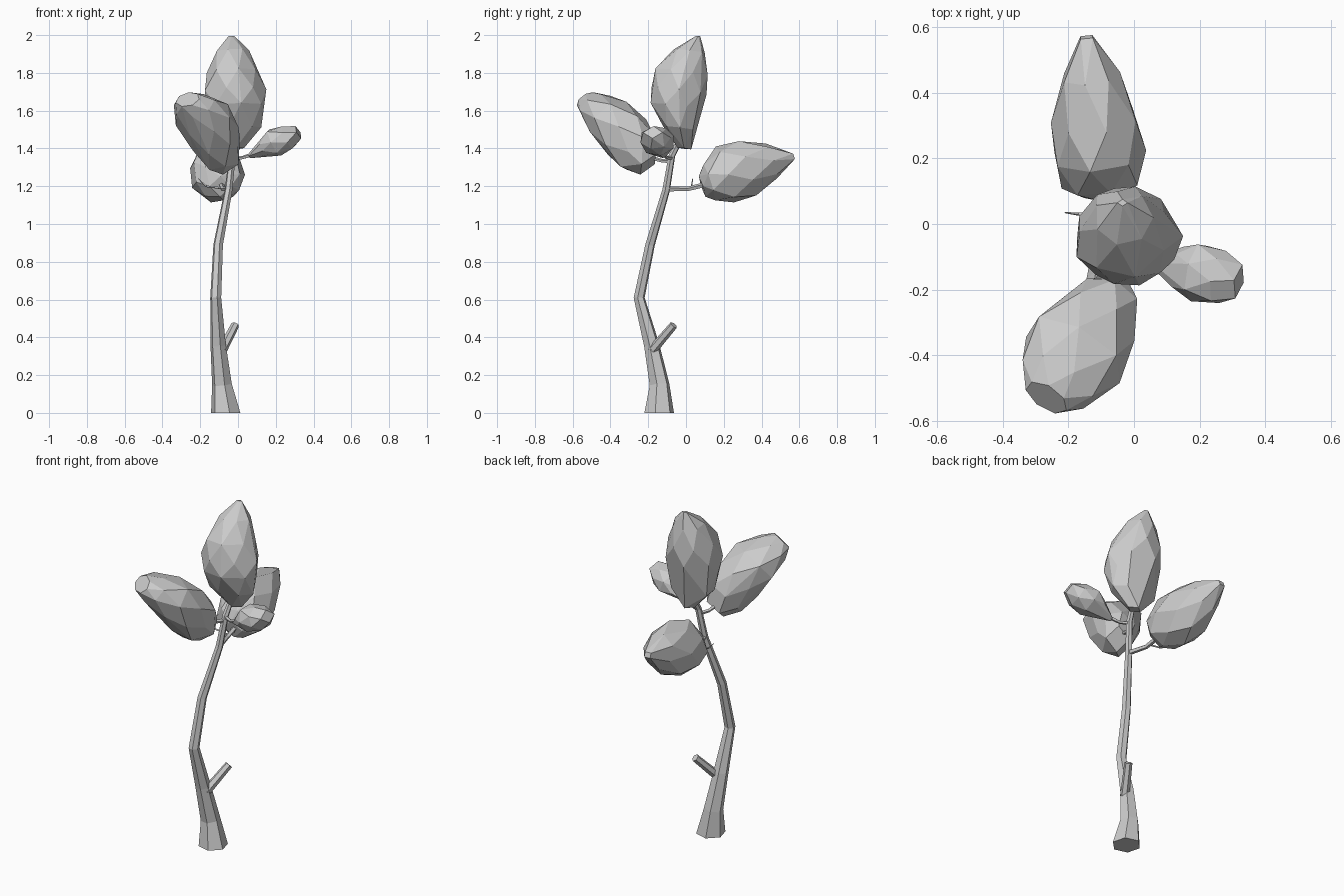
import bpy, bmesh, math, random
from mathutils import Vector

random.seed(4)
cube = bpy.data.objects.get("Cube")
if cube:
    bpy.data.objects.remove(cube, do_unlink=True)

grey = bpy.data.materials.new("plain grey")
grey.use_nodes = True
grey.diffuse_color = (0.6, 0.6, 0.6, 1)
grey.node_tree.nodes["Principled BSDF"].inputs["Base Color"].default_value = (0.6, 0.6, 0.6, 1)


def cross_axes(d):
    """Sideways and upward axes square to a direction."""
    ref = Vector((0, 0, 1)) if abs(d.z) < 0.8 else Vector((0, 1, 0))
    u = d.cross(ref).normalized()
    return u, u.cross(d)


def ring(centre, direction, hu, hv, sides, turn=0.0, jitter=0.0):
    """Points of an elliptical cross-section square to a direction."""
    u, v = cross_axes(direction.normalized())
    points = []
    for i in range(sides):
        a = math.tau * (i + turn) / sides
        k = 1 + random.uniform(-jitter, jitter)
        points.append(centre + u * (hu * k * math.cos(a)) + v * (hv * k * math.sin(a)))
    return points


def finish(name, bm):
    bmesh.ops.recalc_face_normals(bm, faces=bm.faces)
    mesh = bpy.data.meshes.new(name)
    bm.to_mesh(mesh)
    bm.free()
    mesh.materials.append(grey)
    obj = bpy.data.objects.new(name, mesh)
    bpy.context.collection.objects.link(obj)


def branch(name, path, sides=6):
    """Tapered faceted tube through (x, y, z, radius) points."""
    bm = bmesh.new()
    pts = [Vector(p[:3]) for p in path]
    rows = []
    for i, p in enumerate(path):
        d = pts[min(i + 1, len(pts) - 1)] - pts[max(i - 1, 0)]
        row = ring(pts[i], d, p[3], p[3], sides, 0.25)
        for q in row:
            q.z = 0 if p[2] == 0 else q.z
        rows.append([bm.verts.new(q) for q in row])
    for a, b in zip(rows, rows[1:]):
        for j in range(sides):
            k = (j + 1) % sides
            bm.faces.new((a[j], a[k], b[k], b[j]))
    bm.faces.new(rows[0])
    bm.faces.new(rows[-1])
    finish(name, bm)


def leaf(name, base, tip, rings, sides=7):
    """Faceted bulb: hull of (position, half width, half depth, depth shift) rings."""
    base, tip = Vector(base), Vector(tip)
    axis = tip - base
    v = cross_axes(axis.normalized())[1]
    bm = bmesh.new()
    for i, (t, hu, hv, shift) in enumerate(rings):
        centre = base + axis * t + v * shift
        n = sides if hu > 0.06 else 4
        for q in ring(centre, axis, hu * 1.04, hv * 1.04, n, 0.5 * (i % 2), 0.04):
            bm.verts.new(q)
    hull = bmesh.ops.convex_hull(bm, input=bm.verts)
    loose = [e for e in hull["geom_interior"] if isinstance(e, bmesh.types.BMVert)]
    bmesh.ops.delete(bm, geom=loose, context='VERTS')
    bmesh.ops.dissolve_limit(bm, angle_limit=math.radians(9), verts=bm.verts, edges=bm.edges)
    finish(name, bm)


# Stem and its side shoots
branch("stem", [(-0.065, -0.142, 0, 0.081), (-0.085, -0.14, 0.15, 0.054),
                (-0.105, -0.182, 0.36, 0.042), (-0.118, -0.248, 0.61, 0.03),
                (-0.105, -0.19, 0.89, 0.026), (-0.05, -0.105, 1.18, 0.021),
                (-0.03, -0.075, 1.36, 0.018), (-0.02, -0.03, 1.45, 0.015)])
branch("stub", [(-0.085, -0.18, 0.33, 0.026), (-0.015, -0.065, 0.465, 0.022)])
branch("back_twig", [(-0.05, -0.1, 1.185, 0.015), (-0.08, 0.01, 1.185, 0.013),
                     (-0.09, 0.13, 1.215, 0.015)], 5)
branch("spur", [(-0.09, 0.03, 1.19, 0.006), (-0.17, 0.03, 1.2, 0.005),
                (-0.21, 0.035, 1.24, 0.002)], 4)
branch("front_twig", [(-0.03, -0.07, 1.33, 0.012), (-0.06, -0.13, 1.335, 0.01),
                      (-0.08, -0.22, 1.36, 0.012)], 5)
branch("left_twig", [(-0.03, -0.075, 1.35, 0.011), (0.02, -0.1, 1.35, 0.009),
                     (0.1, -0.125, 1.375, 0.012)], 5)

# Leaf bulbs
leaf("top_leaf", (-0.01, -0.01, 1.4), (-0.035, 0.065, 1.995),
     [(0, 0.04, 0.035, 0), (0.17, 0.135, 0.085, -0.035), (0.36, 0.155, 0.13, -0.07),
      (0.5, 0.16, 0.14, -0.065), (0.67, 0.13, 0.135, -0.062),
      (0.86, 0.085, 0.08, -0.035), (1, 0.015, 0.01, 0)])
leaf("front_leaf", (-0.055, -0.205, 1.31), (-0.265, -0.53, 1.66),
     [(0, 0.06, 0.07, 0.01), (0.17, 0.1, 0.125, 0.017), (0.4, 0.135, 0.137, 0.025),
      (0.65, 0.16, 0.117, 0.033), (0.88, 0.12, 0.08, 0.015), (1, 0.07, 0.05, 0)])
leaf("back_leaf", (-0.095, 0.085, 1.2), (-0.145, 0.57, 1.358),
     [(0, 0.055, 0.055, 0), (0.08, 0.115, 0.1, 0.01), (0.27, 0.137, 0.158, 0.02),
      (0.5, 0.13, 0.145, 0.016), (0.77, 0.085, 0.095, 0.015), (1, 0.025, 0.02, 0)])
leaf("left_leaf", (0.06, -0.12, 1.36), (0.32, -0.175, 1.485),
     [(0, 0.015, 0.012, 0), (0.3, 0.065, 0.045, 0.008), (0.52, 0.088, 0.075, 0.008),
      (0.78, 0.08, 0.065, 0), (1, 0.05, 0.035, 0)])
